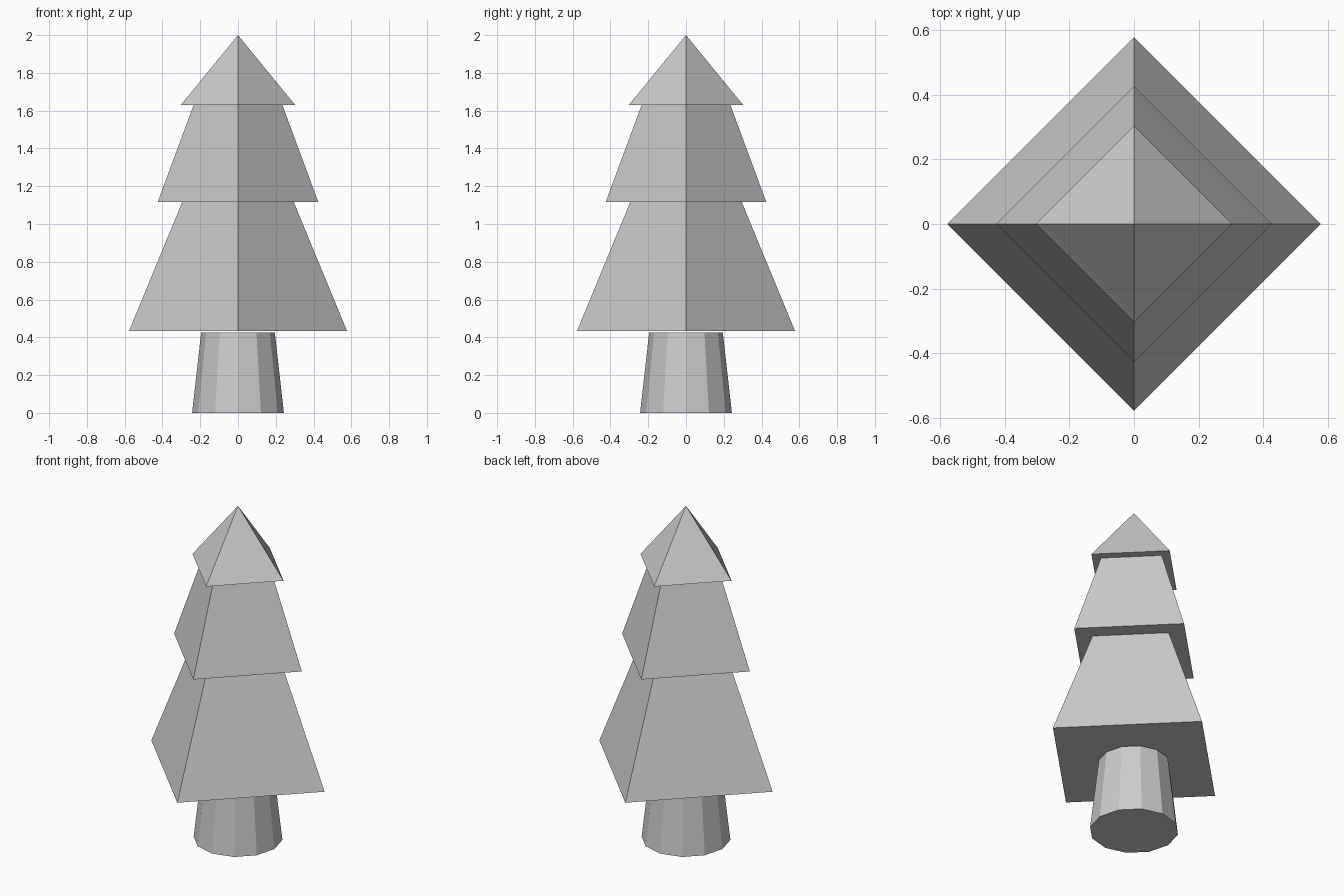
import bpy, bmesh
from math import cos, sin, tau

if "Cube" in bpy.data.objects:
    bpy.data.objects.remove(bpy.data.objects["Cube"])


def lathe(name, profile, sides):
    """Flat-faced solid of revolution; profile is (radius, z) from bottom to top."""
    bm = bmesh.new()
    rings = []
    for r, z in profile:
        if r == 0:
            rings.append([bm.verts.new((0, 0, z))] * sides)
        else:
            rings.append([bm.verts.new((r * cos(tau * i / sides), r * sin(tau * i / sides), z))
                          for i in range(sides)])
    for low, high in zip(rings, rings[1:]):
        for i in range(sides):
            j = (i + 1) % sides
            bm.faces.new(dict.fromkeys((low[i], low[j], high[j], high[i])))
    # Close the open ends
    bm.faces.new(rings[0][::-1])
    if profile[-1][0] > 0:
        bm.faces.new(rings[-1])
    bmesh.ops.recalc_face_normals(bm, faces=bm.faces[:])
    mesh = bpy.data.meshes.new(name)
    bm.to_mesh(mesh)
    bm.free()
    obj = bpy.data.objects.new(name, mesh)
    bpy.context.collection.objects.link(obj)
    return obj


# Tapered twelve-sided trunk, ending just under the foliage
lathe("trunk", [(0.243, 0), (0.195, 0.425)], 12)

# Three stacked four-sided tiers with flat overhanging undersides
lathe("foliage", [(0.577, 0.434), (0.295, 1.117),
                  (0.425, 1.117), (0.235, 1.63),
                  (0.303, 1.63), (0, 2.0)], 4)
